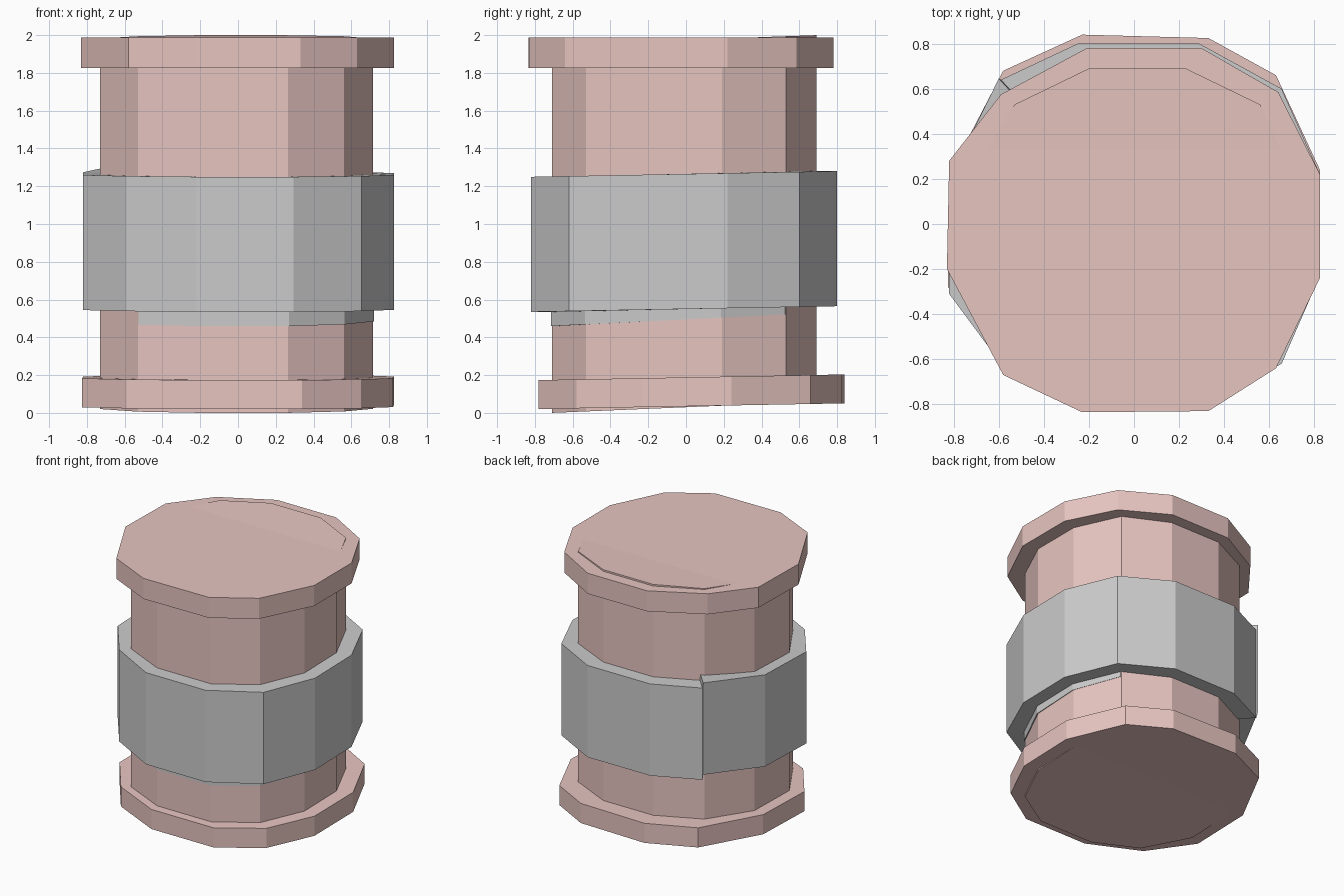
import bpy

if "Cube" in bpy.data.objects:
    bpy.data.objects.remove(bpy.data.objects["Cube"])

paint = bpy.data.materials.new("dusty_pink")
paint.diffuse_color = (0.80, 0.56, 0.53, 1)
paint.use_nodes = True
paint.node_tree.nodes["Principled BSDF"].inputs["Base Color"].default_value = paint.diffuse_color


def prism(name, outline, bottom, top, mat=None, inner=None):
    """Twelve-sided slab; bottom and top give z for each corner (x, y, index).
    With inner set, it becomes a ring whose bore is scaled by that factor."""
    n = len(outline)
    verts = [(x, y, f(x, y, i)) for f in (bottom, top)
             for i, (x, y) in enumerate(outline)]
    faces = [(i, (i + 1) % n, n + (i + 1) % n, n + i) for i in range(n)]
    if inner is None:
        faces += [tuple(reversed(range(n))), tuple(range(n, 2 * n))]
    else:
        verts += [(x * inner, y * inner, z) for x, y, z in verts]
        m = 2 * n
        for i in range(n):
            j = (i + 1) % n
            faces += [(m + j, m + i, m + n + i, m + n + j),
                      (n + i, n + j, m + n + j, m + n + i),
                      (j, i, m + i, m + j)]
    mesh = bpy.data.meshes.new(name)
    mesh.from_pydata(verts, [], faces)
    if mat:
        mesh.materials.append(mat)
    obj = bpy.data.objects.new(name, mesh)
    bpy.context.collection.objects.link(obj)
    return obj


def plane(z, slope):
    return lambda x, y, i: z + slope * y


# core drum, its ends tilted slightly through the rims
core = [(-.2, -.71), (.265, -.71), (.56, -.53), (.715, -.2), (.715, .19), (.56, .53),
        (.23, .69), (-.2, .69), (-.53, .53), (-.73, .2), (-.73, -.23), (-.53, -.56)]
prism("core_drum", core, plane(.03, .042), plane(1.975, .036), paint)

# top rim, shifted towards the front
prism("top_rim",
      [(-.23, -.835), (.33, -.83), (.63, -.64), (.825, -.24), (.825, .22), (.64, .585),
       (.30, .78), (-.21, .78), (-.59, .575), (-.82, .28), (-.83, -.2), (-.58, -.67)],
      plane(1.827, 0), plane(1.987, 0), paint)

# bottom rim, shifted towards the back and tilted
prism("bottom_rim",
      [(-.2, -.78), (.34, -.78), (.65, -.58), (.82, -.23), (.825, .24), (.63, .66),
       (.33, .825), (-.23, .84), (-.58, .68), (-.82, .22), (-.825, -.28), (-.59, -.6)],
      plane(.035, .0185), plane(.188, .0185), paint)

# wrapped band with a stepped seam at the back left
band = [(-.22, -.82), (.295, -.82), (.655, -.62), (.825, -.23), (.825, .22), (.655, .6),
        (.29, .8), (-.25, .8), (-.59, .64), (-.60, .645), (-.82, .2), (-.82, -.31), (-.59, -.62)]
lift = {9: .045, 10: .005}
prism("middle_band", band,
      lambda x, y, i: .55 + .0185 * y + lift.get(i, 0),
      lambda x, y, i: 1.265 + .0185 * y + lift.get(i, 0), inner=.83)

# band lining that peeks out below the band at the front and right
prism("band_lining", [(x + .005, y - .005) for x, y in core],
      plane(.495, .05), plane(1.2, 0), inner=.95)
